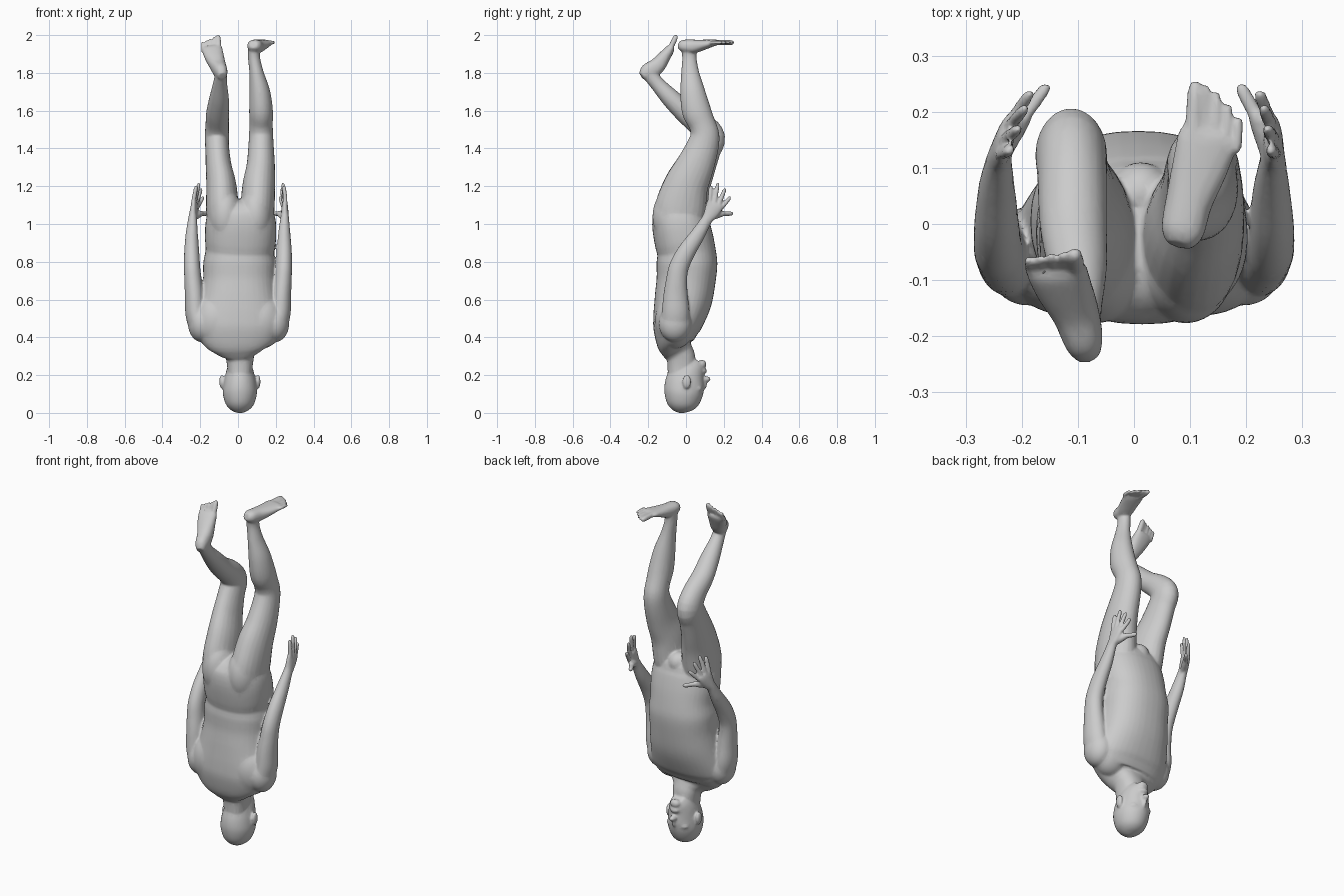
import bpy, bmesh, math
from mathutils import Vector, Matrix


def catmull(a, b, c, d, t):
    return [0.5 * (2 * q + (r - p) * t + (2 * p - 5 * q + 4 * r - s) * t * t
                   + (3 * q - p - 3 * r + s) * t ** 3) for p, q, r, s in zip(a, b, c, d)]


def loft(bm, pts, power=2.0, sides=24, steps=4, warp=None):
    """Skin through rings (x, y, z, half width, half depth), smoothed along the path."""
    p = [pts[0]] + list(pts) + [pts[-1]]
    path = [catmull(*p[i:i + 4], k / steps) for i in range(len(pts) - 1) for k in range(steps)]
    path.append(list(pts[-1]))
    centres = [Vector(q[:3]) for q in path]
    rings = []
    for i, q in enumerate(path):
        t = (centres[min(i + 1, len(path) - 1)] - centres[max(i - 1, 0)]).normalized()
        u = (Vector((1, 0, 0)) - t * t.x).normalized()
        v = t.cross(u)
        ring = []
        for k in range(sides):
            a = 2 * math.pi * k / sides
            c, s = math.cos(a), math.sin(a)
            co = (centres[i] + u * q[3] * math.copysign(abs(c) ** (2 / power), c)
                  + v * q[4] * math.copysign(abs(s) ** (2 / power), s))
            ring.append(bm.verts.new(warp(co) if warp else co))
        rings.append(ring)
    faces = [bm.faces.new(rings[0][::-1]), bm.faces.new(rings[-1])]
    for r0, r1 in zip(rings, rings[1:]):
        for k in range(sides):
            n = (k + 1) % sides
            faces.append(bm.faces.new((r0[k], r0[n], r1[n], r1[k])))
    bmesh.ops.recalc_face_normals(bm, faces=faces)


def ball(bm, centre, radii):
    bmesh.ops.create_icosphere(bm, subdivisions=4, radius=1,
                               matrix=Matrix.Translation(centre) @ Matrix.Diagonal((*radii, 1)))


def digit(bm, a, b, r, warp=None):
    """Finger or toe with a rounded tip."""
    a, b = Vector(a), Vector(b)
    pts = [(*a.lerp(b, f), r * s, r * s) for f, s in
           ((0, 1), (0.4, 1.05), (0.75, 1), (0.93, 0.8), (1, 0.35))]
    loft(bm, pts, sides=12, steps=3, warp=warp)


def skin(name, bm, voxel, ratio):
    """Fuse the overlapping volumes into one continuous skin."""
    me = bpy.data.meshes.new(name)
    bm.to_mesh(me)
    bm.free()
    ob = bpy.data.objects.new(name, me)
    bpy.context.collection.objects.link(ob)
    m = ob.modifiers.new("fuse", 'REMESH')
    m.mode, m.voxel_size, m.use_smooth_shade = 'VOXEL', voxel, True
    m = ob.modifiers.new("soften", 'SMOOTH')
    m.factor, m.iterations = 0.5, 5
    m = ob.modifiers.new("reduce", 'DECIMATE')
    m.ratio = ratio


body = bmesh.new()

# Torso with neck
loft(body, [
    (.01, -.025, .17, .06, .07), (.01, -.025, .28, .072, .075), (.008, -.035, .315, .088, .076),
    (.005, -.05, .342, .14, .083), (.003, -.06, .375, .195, .097), (.003, -.055, .44, .23, .12),
    (.003, -.04, .50, .225, .136), (.005, -.015, .60, .205, .152), (.007, 0, .70, .192, .156),
    (.008, .005, .79, .192, .161), (.01, .002, .855, .182, .155), (.013, -.012, .92, .188, .156),
    (.015, -.03, 1.01, .186, .15), (.015, -.03, 1.07, .165, .135), (.013, -.03, 1.11, .1, .1),
    (.01, -.03, 1.13, .04, .05)],
    power=2.3, sides=40)
ball(body, (.012, .055, 1.075), (.055, .055, .06))                  # groin
for s in (-1, 1):
    ball(body, (.012 + s * .08, -.07, 1.04), (.088, .107, .15))     # buttocks
    ball(body, (.003 + s * .085, .01, .55), (.1, .09, .14))         # chest
    ball(body, (.003 + s * .12, -.055, .49), (.12, .108, .15))      # shoulder blades
    ball(body, (.003 + s * .195, -.058, .475), (.073, .087, .1))    # shoulders

# Bent leg
loft(body, [
    (-.083, -.04, .98, .078, .12), (-.083, -.03, 1.08, .086, .135), (-.088, .005, 1.2, .08, .124),
    (-.102, .05, 1.3, .069, .107), (-.11, .097, 1.4, .063, .09), (-.112, .122, 1.46, .064, .085),
    (-.11, .08, 1.525, .062, .07), (-.108, -.002, 1.59, .06, .058), (-.1, -.08, 1.665, .052, .05),
    (-.095, -.15, 1.74, .038, .039), (-.09, -.19, 1.79, .032, .039)])

# Bent leg foot
loft(body, [
    (-.082, -.234, 1.782, .022, .022), (-.09, -.205, 1.803, .035, .044),
    (-.105, -.155, 1.835, .042, .043), (-.125, -.115, 1.885, .051, .033),
    (-.137, -.085, 1.925, .054, .024), (-.14, -.075, 1.938, .046, .014)], power=2.3)
for i in range(5):
    x = -.102 - i * .0205
    digit(body, (x, -.085, 1.925 - i * .004),
          (x - .004, -.05 - i * .003, 2.0 - i * .009), .0145 if i == 0 else .0095)

# Straight leg
loft(body, [
    (.1, -.04, .98, .085, .12), (.103, -.03, 1.08, .09, .135), (.11, 0, 1.2, .087, .118),
    (.12, .045, 1.3, .076, .102), (.122, .085, 1.4, .068, .087), (.122, .1, 1.47, .064, .077),
    (.122, .085, 1.53, .062, .071), (.122, .055, 1.6, .063, .077), (.115, .035, 1.7, .055, .066),
    (.098, .022, 1.8, .038, .048), (.085, .018, 1.88, .032, .038), (.086, .015, 1.94, .034, .043)])

# Straight leg foot
loft(body, [
    (.08, -.038, 1.95, .022, .018), (.086, -.015, 1.944, .038, .032),
    (.098, .04, 1.94, .042, .036), (.117, .1, 1.95, .05, .026),
    (.131, .15, 1.96, .054, .017), (.136, .165, 1.96, .046, .012)], power=2.3)
for i, tip in enumerate((.255, .248, .236, .216, .192)):
    x = .108 + i * .0192
    digit(body, (x - .003, .155 - i * .007, 1.962), (x + .002, tip, 1.96), .0145 if i == 0 else .0095)


# Arms and hands, the second one mirrored and turned slightly inward
def right_side(co):
    return co


def left_side(co):
    return Vector((-co.x + .08 * max(0, co.z - .95) + .2 * max(0, co.y - .12), co.y, co.z))


for side in (right_side, left_side):
    loft(body, [
        (.16, -.065, .45, .045, .06), (.2, -.06, .47, .06, .075), (.223, -.055, .53, .056, .074),
        (.23, -.055, .62, .051, .065), (.238, -.05, .7, .046, .056), (.243, -.038, .77, .043, .052),
        (.245, 0, .85, .04, .048), (.245, .06, .94, .033, .039), (.247, .108, 1.02, .024, .03),
        (.248, .128, 1.05, .02, .037), (.248, .148, 1.09, .017, .046),
        (.247, .156, 1.11, .014, .044)], warp=side)
    for base, tip in (((.241, .188, 1.085), (.222, .236, 1.145)), ((.246, .172, 1.1), (.23, .208, 1.19)),
                      ((.25, .15, 1.11), (.237, .17, 1.218)), ((.252, .124, 1.105), (.243, .132, 1.205))):
        digit(body, base, tip, .0115, side)
    digit(body, (.24, .13, 1.035), (.215, .205, 1.06), .017, side)      # thumb base
    digit(body, (.222, .185, 1.055), (.187, .25, 1.055), .0125, side)   # thumb

# Head and face
loft(body, [
    (.01, -.02, .0, .015, .015), (.01, -.02, .014, .046, .052), (.01, -.018, .045, .074, .083),
    (.01, -.013, .1, .09, .102), (.01, -.007, .15, .087, .105), (.01, .005, .19, .079, .1),
    (.01, .024, .225, .07, .084), (.01, .046, .255, .054, .062), (.01, .06, .278, .032, .038)],
    sides=32)
ball(body, (.01, .084, .257), (.03, .024, .024))     # chin
ball(body, (.01, .09, .222), (.028, .02, .018))      # lips
ball(body, (.01, .102, .178), (.018, .03, .016))     # nose tip
ball(body, (.01, .09, .155), (.012, .022, .035))     # nose bridge
for s in (-1, 1):
    ball(body, (.01 + s * .096, .004, .165), (.013, .023, .037))    # ears
    ball(body, (.01 + s * .033, .062, .128), (.035, .025, .018))    # brows

skin("body", body, .006, .2)
